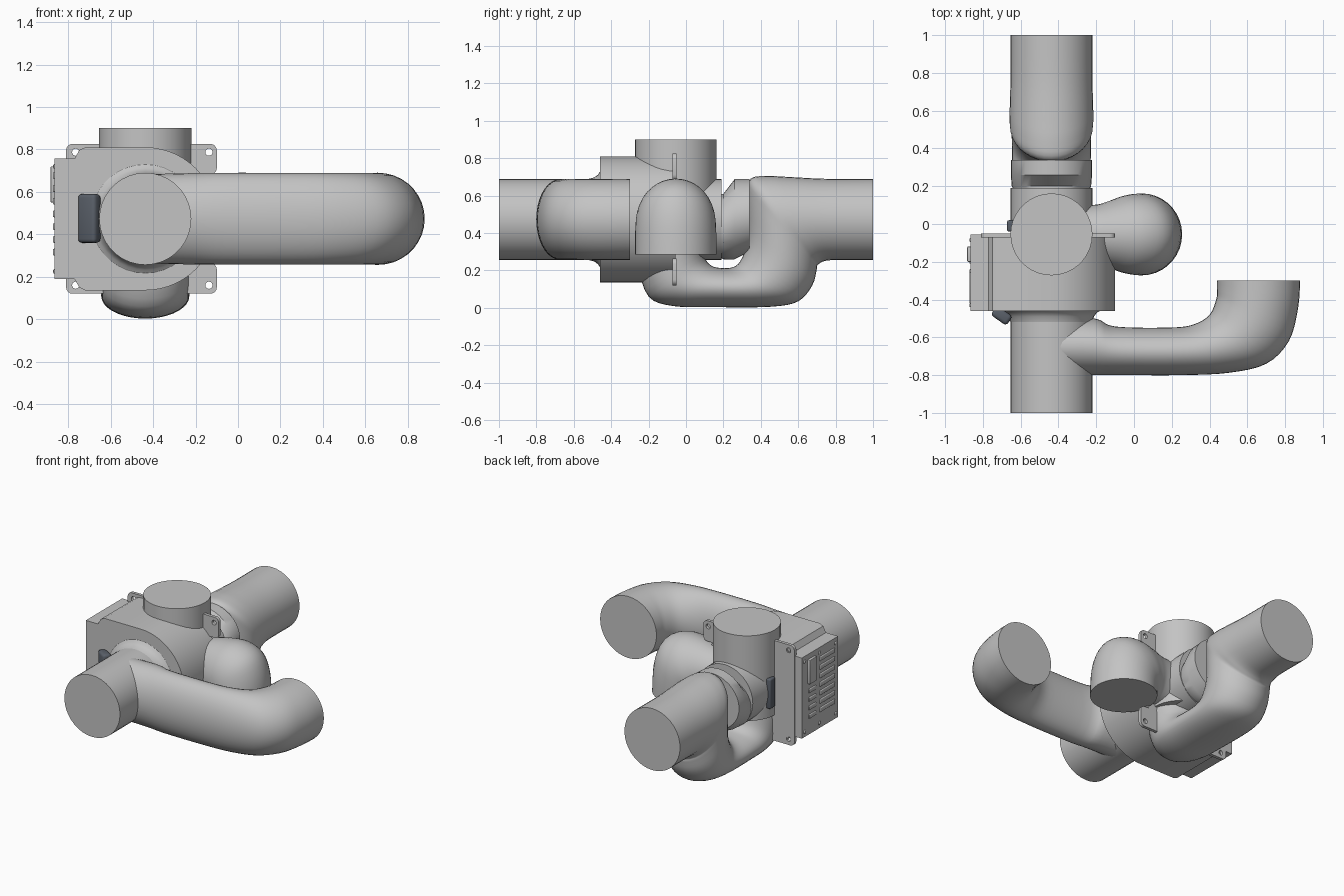
import bpy
import bmesh
from math import sin, cos, pi, radians
from mathutils import Vector

default_cube = bpy.data.objects.get("Cube")
if default_cube:
    bpy.data.objects.remove(default_cube, do_unlink=True)


def make_material(name, colour):
    material = bpy.data.materials.new(name)
    material.use_nodes = True
    material.diffuse_color = (*colour, 1)
    shader = next(n for n in material.node_tree.nodes if n.type == "BSDF_PRINCIPLED")
    shader.inputs["Base Color"].default_value = (*colour, 1)
    return material


GREY = make_material("light grey", (0.55, 0.55, 0.55))
DARK = make_material("dark slate", (0.1, 0.115, 0.14))
AXIS_X, AXIS_Z, RADIUS = -0.437, 0.473, 0.217   # main pipe axis
PORT_Y = -0.055                                 # upright and side port


def finish(obj, material, angle=35):
    obj.data.materials.clear()
    obj.data.materials.append(material)
    bpy.ops.object.select_all(action="DESELECT")
    bpy.context.view_layer.objects.active = obj
    obj.select_set(True)
    bpy.ops.object.shade_smooth_by_angle(angle=radians(angle))
    return obj


def add_mesh(name, bm, material=GREY):
    bmesh.ops.recalc_face_normals(bm, faces=bm.faces)
    mesh = bpy.data.meshes.new(name)
    bm.to_mesh(mesh)
    bm.free()
    obj = bpy.data.objects.new(name, mesh)
    bpy.context.collection.objects.link(obj)
    return finish(obj, material)


def smooth_stations(stations, steps):
    """Catmull-Rom interpolation of all station values."""
    vectors = [Vector(s) for s in stations]
    result = []
    for i in range(len(vectors) - 1):
        b, c = vectors[i], vectors[i + 1]
        a = vectors[max(i - 1, 0)]
        d = vectors[min(i + 2, len(vectors) - 1)]
        for k in range(steps):
            t = k / steps
            result.append(b + (c - a) * t / 2
                          + (a * 2 - b * 5 + c * 4 - d) * t * t / 2
                          + (b * 3 - a - c * 3 + d) * t ** 3 / 2)
    return result + [vectors[-1]]


def loft(name, place, normal, stations, steps=1, sides=36):
    """Tube through (outer u, v, inner u, v, half depth) stations in a plane."""
    bm = bmesh.new()
    normal = Vector(normal)
    rings = []
    for u, v, p, q, depth in smooth_stations(stations, steps):
        outer, inner = Vector(place(u, v)), Vector(place(p, q))
        middle, half = (outer + inner) / 2, (outer - inner) / 2
        rings.append([bm.verts.new(middle + half * cos(2 * pi * k / sides)
                                   + normal * depth * sin(2 * pi * k / sides))
                      for k in range(sides)])
    for low, high in zip(rings, rings[1:]):
        for k in range(sides):
            n = (k + 1) % sides
            bm.faces.new((low[k], low[n], high[n], high[k]))
    bm.faces.new(rings[0])
    bm.faces.new(rings[-1])
    return add_mesh(name, bm)


def in_side_plane(u, v):
    return (AXIS_X, u, v)


def in_floor_plane(u, v):
    return (u, v, AXIS_Z)


def in_port_plane(u, v):
    return (u, PORT_Y, v)


def axial_pipe(name, profile):
    loft(name, in_side_plane, (1, 0, 0),
         [(y, AXIS_Z + r, y, AXIS_Z - r, r) for y, r in profile])


def box(name, low, high, material=GREY, bevel=0.0, turn=0.0):
    low, high = Vector(low), Vector(high)
    bm = bmesh.new()
    bmesh.ops.create_cube(bm, size=1)
    bmesh.ops.scale(bm, vec=high - low, verts=bm.verts)
    if bevel:
        bmesh.ops.bevel(bm, geom=bm.edges[:], offset=bevel, segments=3,
                        profile=0.5, affect="EDGES")
    obj = add_mesh(name, bm, material)
    obj.location = (low + high) / 2
    obj.rotation_euler.z = turn
    return obj


def plate(name, outlines, front, back):
    """Extrude x-z outlines along y; inner outlines become holes."""
    curve = bpy.data.curves.new(name, "CURVE")
    curve.dimensions = "2D"
    curve.fill_mode = "BOTH"
    curve.extrude = (back - front) / 2
    for outline in outlines:
        spline = curve.splines.new("POLY")
        spline.points.add(len(outline) - 1)
        for point, (x, z) in zip(spline.points, outline):
            point.co = (x, z, 0, 1)
        spline.use_cyclic_u = True
    obj = bpy.data.objects.new(name, curve)
    bpy.context.collection.objects.link(obj)
    obj.location.y = (front + back) / 2
    obj.rotation_euler.x = pi / 2
    bpy.ops.object.select_all(action="DESELECT")
    bpy.context.view_layer.objects.active = obj
    obj.select_set(True)
    bpy.ops.object.convert(target="MESH")
    return finish(bpy.context.view_layer.objects.active, GREY)


def arc(x, z, r, start, end, count):
    angles = [radians(start + (end - start) * k / count) for k in range(count + 1)]
    return [(x + r * cos(a), z + r * sin(a)) for a in angles]


def rounded(x0, z0, x1, z1, r):
    return (arc(x1 - r, z1 - r, r, 0, 90, 4) + arc(x0 + r, z1 - r, r, 90, 180, 4)
            + arc(x0 + r, z0 + r, r, 180, 270, 4) + arc(x1 - r, z0 + r, r, 270, 360, 4))


# Housing: round on one side, stepped on the other
upper = [(-0.72, 0.81), (-0.748, 0.797), (-0.77, 0.757), (-0.865, 0.757)]
lower = [(x, 2 * AXIS_Z - z) for x, z in reversed(upper)]
plate("housing", [arc(AXIS_X, AXIS_Z, 0.337, -90, 90, 28) + upper + lower], -0.46, PORT_Y)

# Mounting plate and ears with screw holes
holes = [arc(x, z, 0.017, 0, 337.5, 15) for x in (-0.765, -0.137) for z in (0.16, 0.787)]
plate("mounting_plate", [rounded(-0.81, 0.12, -0.6, 0.826, 0.03)] + holes[:2], -0.072, -0.05)
plate("lower_ear", [rounded(-0.3, 0.12, -0.1, 0.265, 0.03), holes[2]], -0.072, -0.05)
plate("upper_ear", [rounded(-0.3, 0.682, -0.1, 0.826, 0.03), holes[3]], -0.072, -0.05)

# Straight pipes
axial_pipe("main_pipe", [(-1, RADIUS), (0.19, RADIUS)])
axial_pipe("front_collar", [(-0.455, 0.265), (-0.47, 0.24), (-0.49, 0.225), (-0.52, RADIUS)])
loft("back_collar", in_side_plane, (1, 0, 0),
     [(0.18, 0.61, 0.18, 0.27, 0.2), (0.2, 0.61, 0.2, 0.26, 0.21),
      (0.26, 0.688, 0.26, 0.26, 0.215), (0.34, 0.688, 0.34, 0.3, 0.215)])
loft("upright_pipe", in_port_plane, (0, 1, 0),
     [(AXIS_X - RADIUS, z, AXIS_X + RADIUS, z, RADIUS) for z in (0.3, 0.9)])

# Front branch sweeping sideways, then back
loft("front_branch", in_floor_plane, (0, 0, 1), [
    (-0.44, -0.8, -0.44, -0.5, 0.21), (-0.22, -0.8, -0.21, -0.5, 0.215),
    (-0.05, -0.8, -0.1, -0.543, 0.215), (0.25, -0.8, 0.2, -0.548, 0.215),
    (0.5, -0.788, 0.32, -0.53, 0.215), (0.7, -0.74, 0.4, -0.48, 0.215),
    (0.82, -0.62, 0.435, -0.4, 0.216), (0.868, -0.45, 0.44, -0.35, RADIUS),
    (0.88, -0.3, 0.44, -0.3, RADIUS)], steps=4)

# Back pipe dropping down and returning under the housing
loft("back_return_pipe", in_side_plane, (1, 0, 0), [
    (1, 0.69, 1, 0.256, RADIUS), (0.75, 0.69, 0.8, 0.256, RADIUS),
    (0.55, 0.7, 0.74, 0.25, 0.22), (0.43, 0.705, 0.71, 0.235, 0.222),
    (0.345, 0.69, 0.7, 0.222, 0.22), (0.33, 0.6, 0.698, 0.2, 0.217),
    (0.33, 0.37, 0.675, 0.12, 0.212), (0.29, 0.25, 0.6, 0.035, 0.21),
    (0.24, 0.215, 0.45, 0.006, 0.208), (0.17, 0.215, 0.15, 0.004, 0.206),
    (0.13, 0.23, -0.07, 0.01, 0.205), (0.1, 0.27, -0.2, 0.06, 0.205),
    (0.08, 0.35, -0.26, 0.22, 0.205)], steps=4)

# Side outlet turning down
loft("side_outlet", in_port_plane, (0, 1, 0), [
    (-0.44, 0.64, -0.44, 0.31, 0.16), (-0.22, 0.65, -0.23, 0.315, 0.155),
    (-0.08, 0.68, -0.19, 0.313, 0.175), (0.06, 0.688, -0.178, 0.308, 0.2),
    (0.18, 0.63, -0.175, 0.3, 0.213), (0.24, 0.49, -0.175, 0.293, RADIUS),
    (0.255, 0.285, -0.175, 0.285, RADIUS)], steps=4)

# Dark rocker blocks
box("front_switch", (-0.752, -0.515, 0.36), (-0.65, -0.455, 0.59), DARK, 0.018, radians(-35))
box("back_latch", (-0.672, -0.04, 0.37), (-0.63, 0.02, 0.58), DARK, 0.01)

# Side panel: cover, louvres and screws
PANEL = -0.865
box("panel_cover", (PANEL - 0.018, -0.2, 0.55), (PANEL + 0.01, -0.12, 0.72), bevel=0.004)
for i in range(7):
    z = 0.3 + i * 0.06
    box("panel_louvre", (PANEL - 0.007, -0.42, z), (PANEL + 0.01, -0.25, z + 0.032), bevel=0.005)
for i in range(4):
    z = 0.3 + i * 0.06
    box("panel_short_louvre", (PANEL - 0.007, -0.21, z), (PANEL + 0.01, -0.13, z + 0.03), bevel=0.005)
for y in (-0.43, -0.25, -0.085):
    for z in (0.225, 0.72):
        box("panel_screw", (PANEL - 0.006, y - 0.011, z - 0.011),
            (PANEL + 0.01, y + 0.011, z + 0.011), bevel=0.006)
